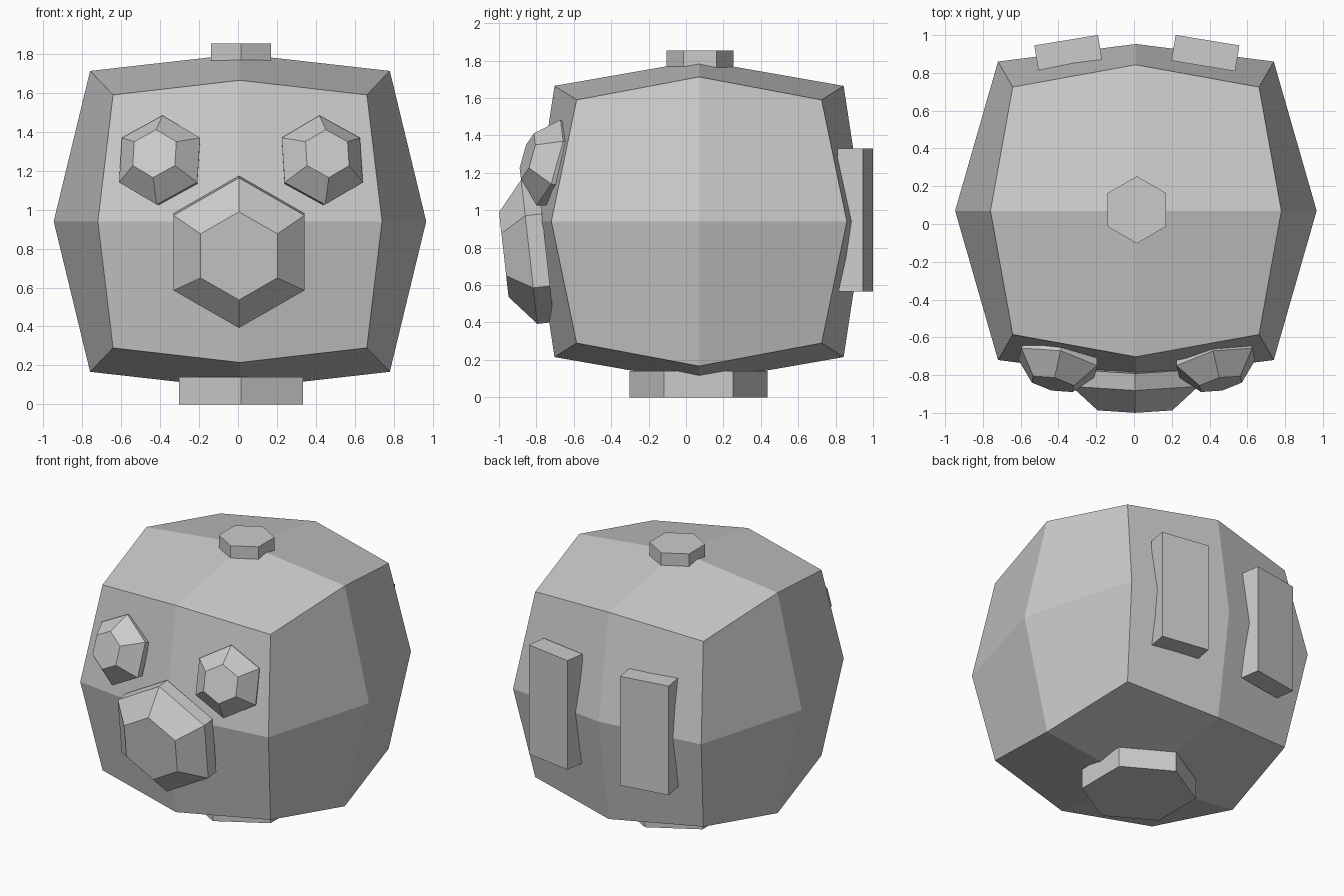
import bpy, bmesh
from math import sin, cos, pi, radians
from mathutils import Matrix, Euler

if "Cube" in bpy.data.objects:
    bpy.data.objects.remove(bpy.data.objects["Cube"])


def finish(bm, name, loc=(0, 0, 0), rot=(0, 0, 0)):
    bmesh.ops.recalc_face_normals(bm, faces=bm.faces)
    bm.transform(Matrix.Translation(loc) @ Euler(rot).to_matrix().to_4x4())
    mesh = bpy.data.meshes.new(name)
    bm.to_mesh(mesh)
    bm.free()
    ob = bpy.data.objects.new(name, mesh)
    bpy.context.collection.objects.link(ob)
    return ob


def hex_loft(name, rings, loc, rot=(0, 0, 0)):
    """Six-sided solid through (radius, height) rings, capped at both ends."""
    bm = bmesh.new()
    loops = [[bm.verts.new((r * sin(i * pi / 3), r * cos(i * pi / 3), h))
              for i in range(6)] for r, h in rings]
    for a, b in zip(loops, loops[1:]):
        for i in range(6):
            j = (i + 1) % 6
            bm.faces.new((a[i], a[j], b[j], b[i]))
    bm.faces.new(loops[0])
    bm.faces.new(loops[-1])
    return finish(bm, name, loc, rot)


# Body: once-subdivided cube, puffed out into a rounded block
PUFF = {
    (1, 1, 1): (.652, .655, .65),
    (1, 0, 1): (.77, 0, .773),
    (0, 1, 1): (0, .773, .725),
    (1, 1, 0): (.73, .79, 0),
    (1, 0, 0): (.957, 0, 0),
    (0, 1, 0): (0, .883, 0),
    (0, 0, 1): (0, 0, .86),
}
bm = bmesh.new()
bmesh.ops.create_cube(bm, size=2)
bmesh.ops.subdivide_edges(bm, edges=bm.edges[:], cuts=1, use_grid_fill=True)
for v in bm.verts:
    s = [round(c) for c in v.co]
    off = PUFF[tuple(abs(c) for c in s)]
    v.co = [a * b for a, b in zip(s, off)]
finish(bm, "body", (.01, .07, .94))

# Snout: tilted slightly downward
hex_loft("snout", [(.388, -.09), (.388, 0), (.228, .137)],
         (.005, -.838, .778), (radians(96.4), 0, 0))

# Eyes and back fins, one per side
for side, label in ((-1, "left"), (1, "right")):
    hex_loft(label + "_eye", [(.225, -.05), (.238, 0), (.128, .12)],
             (.015 + side * .418, -.735, 1.255),
             (radians(74), 0, side * radians(13)))
    bm = bmesh.new()
    bmesh.ops.create_cube(bm, size=1)
    bm.transform(Matrix.Diagonal((.342, .138, .765, 1)))
    finish(bm, label + "_back_fin", (.015 + side * .363, .905, .947),
           (0, 0, -side * radians(9.3)))

# Top cap and base foot
hex_loft("top_cap", [(.178, 1.74), (.178, 1.855)], (.015, .075, 0))
hex_loft("base_foot", [(.368, 0), (.368, .14)], (.015, .067, 0))
